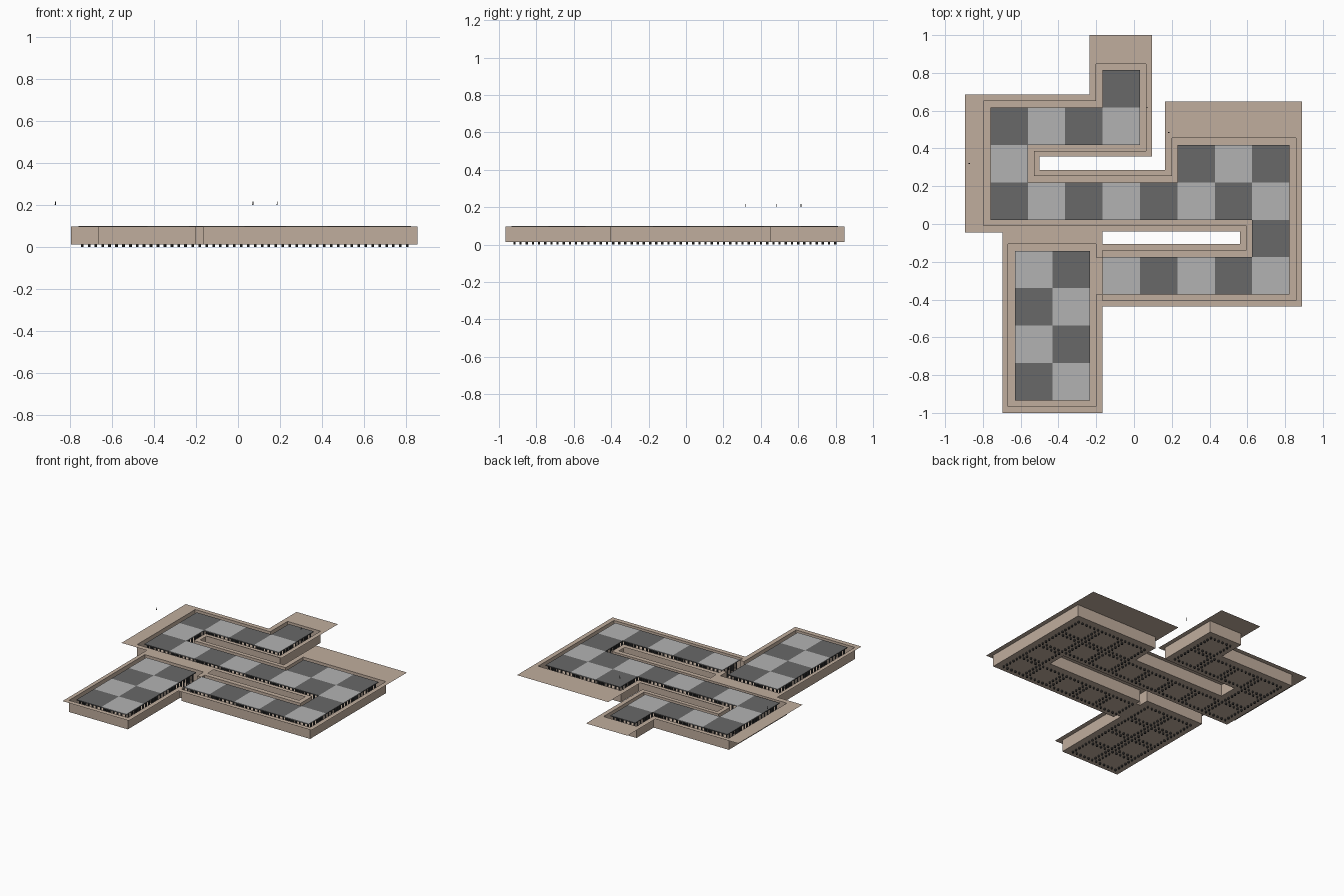
import bpy, bmesh, math
from mathutils import Vector, Matrix

if "Cube" in bpy.data.objects:
    bpy.data.objects.remove(bpy.data.objects["Cube"])

PITCH = 0.198
FLOOR_Z, RIM_Z, TILE_TOP, TILE_T = 0.013, 0.097, 0.1, 0.006


def material(name, rgb):
    m = bpy.data.materials.new(name)
    m.diffuse_color = (*rgb, 1)
    m.use_nodes = True
    m.node_tree.nodes["Principled BSDF"].inputs["Base Color"].default_value = m.diffuse_color
    return m


TAN = material("tan", (0.53, 0.42, 0.34))
DARK = material("dark_tile", (0.14, 0.14, 0.14))
LIGHT = material("light_tile", (0.45, 0.45, 0.45))
BLACK = material("black_post", (0.04, 0.04, 0.04))


def finish(bm, name, mat):
    me = bpy.data.meshes.new(name)
    bm.to_mesh(me)
    bm.free()
    me.materials.append(mat)
    ob = bpy.data.objects.new(name, me)
    bpy.context.collection.objects.link(ob)
    return ob


def add_loop(bm, pts, z):
    vs = [bm.verts.new((x, y, z)) for x, y in pts]
    return [bm.edges.new((vs[i - 1], vs[i])) for i in range(len(vs))]


def fill_up(bm, edges):
    bmesh.ops.triangle_fill(bm, edges=edges, use_beauty=True, normal=(0, 0, 1))
    for f in bm.faces:
        f.normal_update()
        if f.normal.z < 0:
            f.normal_flip()
    bmesh.ops.dissolve_limit(bm, angle_limit=0.01, verts=[], edges=bm.edges[:])


def box(bm, x0, x1, y0, y1, z0, z1):
    mat = Matrix.Translation(((x0 + x1) / 2, (y0 + y1) / 2, (z0 + z1) / 2))
    mat = mat @ Matrix.Diagonal((x1 - x0, y1 - y0, z1 - z0, 1))
    bmesh.ops.create_cube(bm, size=1, matrix=mat)


# Outline of the sunken trough, both basins joined by a short neck
trough = [(-.797, .652), (-.2, .652), (-.2, .847), (.063, .847), (.063, .387),
          (-.53, .387), (-.53, .255), (.2, .255), (.2, .455), (.857, .455),
          (.857, -.405), (-.167, -.405), (-.167, -.372), (-.2, -.372),
          (-.2, -.965), (-.667, -.965), (-.667, -.105), (-.2, -.105),
          (-.2, -.178), (-.167, -.178), (-.167, -.14), (.595, -.14),
          (.595, -.007), (-.797, -.007)]
# Outer edge of the flat rim and its slot
rim = [(-.235, 1), (.095, 1), (.095, .358), (-.5, .358), (-.5, .285),
       (.165, .285), (.165, .648), (.89, .648), (.89, -.438), (-.167, -.438),
       (-.167, -1), (-.695, -1), (-.695, -.045), (-.895, -.045),
       (-.895, .685), (-.235, .685)]
slot = [(-.167, -.105), (.56, -.105), (.56, -.04), (-.167, -.04)]

# Flat rim sheet
bm = bmesh.new()
edges = []
for pts in (rim, slot, trough):
    edges += add_loop(bm, pts, RIM_Z)
fill_up(bm, edges)
finish(bm, "rim", TAN)

# Trough floor and walls
bm = bmesh.new()
fill_up(bm, add_loop(bm, trough, FLOOR_Z))
border = [e for e in bm.edges if e.is_boundary]
new = bmesh.ops.extrude_edge_only(bm, edges=border)["geom"]
bmesh.ops.translate(bm, vec=(0, 0, RIM_Z - FLOOR_Z),
                    verts=[g for g in new if isinstance(g, bmesh.types.BMVert)])
bmesh.ops.recalc_face_normals(bm, faces=bm.faces[:])
finish(bm, "trough", TAN)

# Checkerboard cells: (origin x, origin y, {row: columns}, parity)
regions = [
    (-.76, .022, {3: [3], 2: range(4), 1: [0, 5, 6, 7], 0: range(8),
                  -1: [7], -2: range(3, 8)}, 0),
    (-.63, -.934, {r: range(2) for r in range(4)}, 0),
]
tiles = {0: bmesh.new(), 1: bmesh.new()}
posts = bmesh.new()
STEP = PITCH / 6
for ox, oy, rows, parity in regions:
    for j, cols in rows.items():
        for i in cols:
            x, y = ox + i * PITCH, oy + j * PITCH
            box(tiles[(i + j + parity) % 2], x, x + PITCH, y, y + PITCH,
                TILE_TOP - TILE_T, TILE_TOP)
            # Ring of support posts under each tile
            for a in range(6):
                for b in range(6):
                    if a in (0, 5) or b in (0, 5):
                        bmesh.ops.create_cone(
                            posts, cap_ends=True, segments=8,
                            radius1=.006, radius2=.006, depth=TILE_TOP - TILE_T,
                            matrix=Matrix.Translation((x + (a + .5) * STEP,
                                                       y + (b + .5) * STEP,
                                                       (TILE_TOP - TILE_T) / 2)))
finish(tiles[0], "dark_tiles", DARK)
finish(tiles[1], "light_tiles", LIGHT)
finish(posts, "tile_posts", BLACK)

# Tiny floating hook markers above the rim
for n, (x, y) in enumerate([(-.87, .32), (.072, .615), (.187, .485)]):
    bm = bmesh.new()
    box(bm, x - .002, x + .002, y - .002, y + .002, .2, .218)
    box(bm, x - .006, x - .002, y - .002, y + .002, .2, .204)
    finish(bm, f"hook_marker_{n + 1}", BLACK)
